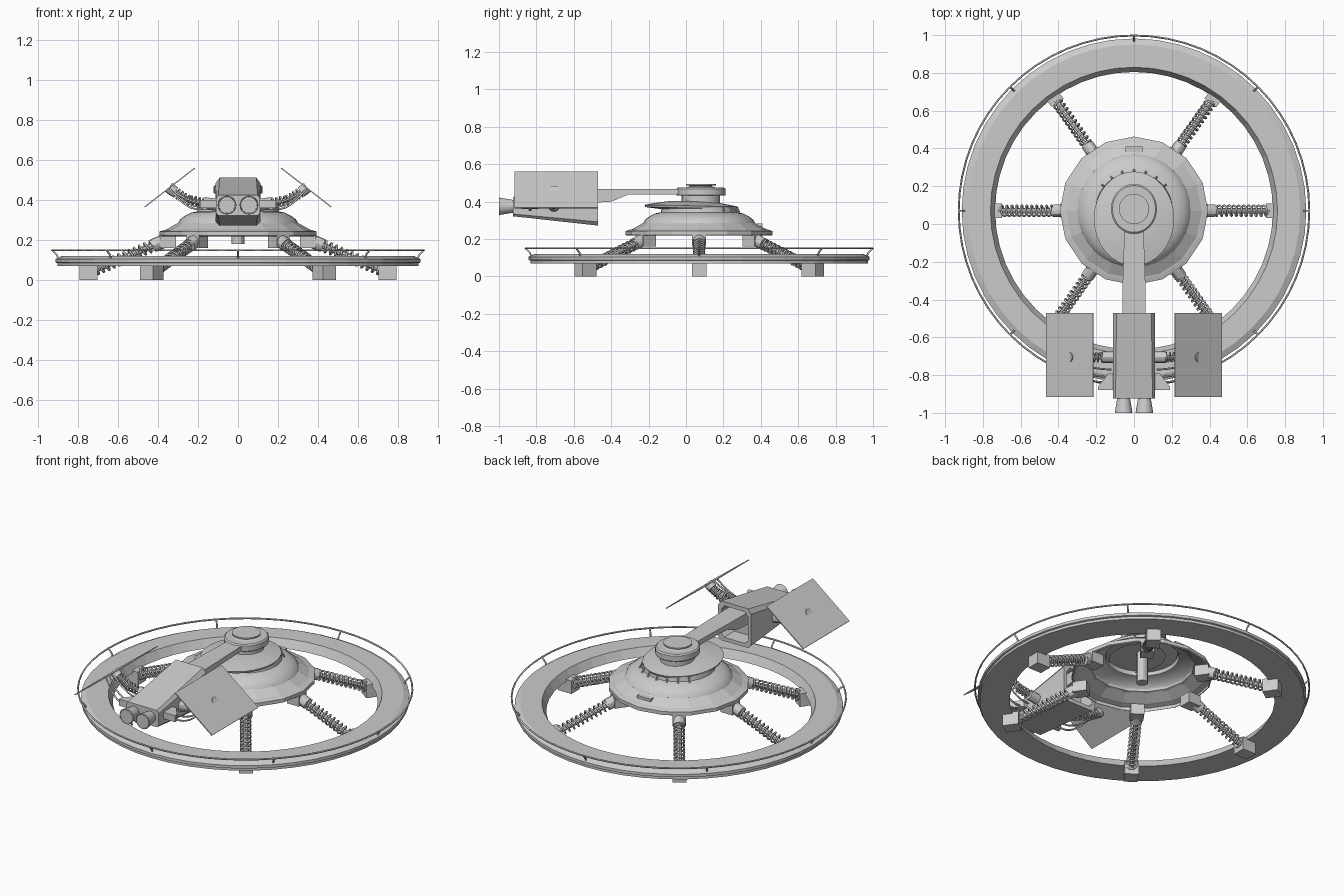
import bpy, bmesh, math
from math import sin, cos, pi, radians
from mathutils import Vector as V

if "Cube" in bpy.data.objects:
    bpy.data.objects.remove(bpy.data.objects["Cube"])

CY = 0.07  # centre of the wheel in y


def mesh(name, verts, faces, smooth=False):
    me = bpy.data.meshes.new(name)
    me.from_pydata([tuple(v) for v in verts], [], faces)
    ob = bpy.data.objects.new(name, me)
    bpy.context.collection.objects.link(ob)
    if smooth:
        bpy.context.view_layer.objects.active = ob
        bpy.ops.object.select_all(action='DESELECT')
        ob.select_set(True)
        bpy.ops.object.shade_smooth_by_angle(angle=radians(30))
    return ob


def lathe(name, prof, n, centre=(0, CY, 0), sx=1, sy=1, loop=False, smooth=False):
    c = V(centre)
    vs = [c + V((r * sx * cos(2 * pi * j / n), r * sy * sin(2 * pi * j / n), z))
          for r, z in prof for j in range(n)]
    m = len(prof)
    fs = [(i * n + j, i * n + (j + 1) % n, (i + 1) % m * n + (j + 1) % n, (i + 1) % m * n + j)
          for i in range(m if loop else m - 1) for j in range(n)]
    if not loop and prof[-1][0] > 0:
        fs.append(tuple((m - 1) * n + j for j in range(n)))
    return mesh(name, vs, fs, smooth)


def rod(name, a, b, r1, r2=None, n=12, caps=True):
    a, b = V(a), V(b)
    r2 = r1 if r2 is None else r2
    q = (b - a).to_track_quat('Z', 'Y')
    vs = [p + q @ V((r * cos(2 * pi * j / n), r * sin(2 * pi * j / n), 0))
          for p, r in ((a, r1), (b, r2)) for j in range(n)]
    fs = [(j, (j + 1) % n, n + (j + 1) % n, n + j) for j in range(n)]
    if caps:
        fs += [tuple(reversed(range(n))), tuple(range(n, 2 * n))]
    return mesh(name, vs, fs, n > 6)


def wire(name, pts, r, cyclic=False):
    cu = bpy.data.curves.new(name, 'CURVE')
    cu.dimensions = '3D'
    cu.bevel_depth, cu.bevel_resolution = r, 1
    sp = cu.splines.new('POLY')
    sp.points.add(len(pts) - 1)
    for p, q in zip(sp.points, pts):
        p.co = (*q, 1)
    sp.use_cyclic_u = cyclic
    ob = bpy.data.objects.new(name, cu)
    bpy.context.collection.objects.link(ob)
    return ob


def spring(name, a, b, r, turns, thick):
    a, b = V(a), V(b)
    q = (b - a).to_track_quat('Z', 'Y')
    n = turns * 14
    wire(name, [a.lerp(b, i / n) + q @ V((r * cos(2 * pi * i / 14), r * sin(2 * pi * i / 14), 0))
                for i in range(n + 1)], thick)


def box(name, centre, size, rot=0, taper=1):
    x, y, z = (s / 2 for s in size)
    vs = []
    for k in (-1, 1):
        t = taper if k < 0 else 1
        for i, j in ((-1, -1), (1, -1), (1, 1), (-1, 1)):
            px, py = i * x * t, j * y * t
            vs.append(V(centre) + V((px * cos(rot) - py * sin(rot), px * sin(rot) + py * cos(rot), k * z)))
    return mesh(name, vs, [(3, 2, 1, 0), (4, 5, 6, 7)] + [(i, (i + 1) % 4, (i + 1) % 4 + 4, i + 4) for i in range(4)])


def loft(name, rings, cap=True):
    n = len(rings[0])
    fs = [(i * n + j, i * n + (j + 1) % n, (i + 1) * n + (j + 1) % n, (i + 1) * n + j)
          for i in range(len(rings) - 1) for j in range(n)]
    fs += [tuple(reversed(range(n))), tuple(range((len(rings) - 1) * n, len(rings) * n))]
    ob = mesh(name, [p for r in rings for p in r], fs)
    bm = bmesh.new()
    bm.from_mesh(ob.data)
    bmesh.ops.recalc_face_normals(bm, faces=bm.faces)
    bm.to_mesh(ob.data)
    bm.free()
    return ob


# outer wheel deck and guard rail
lathe("wheel_deck", [(.902, .07), (.902, .085), (.912, .088), (.912, .105), (.88, .12), (.76, .12), (.735, .07)],
      48, loop=True)
wire("guard_rail", [(.928 * cos(2 * pi * i / 64), CY + .928 * sin(2 * pi * i / 64), .15) for i in range(64)], .005, True)
for i in range(8):
    d = V((cos(i * pi / 4), sin(i * pi / 4), 0))
    c = V((0, CY, 0))
    wire("rail_post", [c + d * .895 + V((0, 0, .105)), c + d * .905 + V((0, 0, .128)), c + d * .928 + V((0, 0, .15))], .005)

# six sprung legs
for deg in (0, 54.7, 125.3, 180, 234.7, 305.3):
    a = radians(deg)
    P = lambda r, z: V((r * cos(a), CY + r * sin(a), z))
    box("foot", P(.745, .04), (.09, .078, .08), a)
    box("hub_block", P(.35, .192), (.08, .075, .065), a)
    top, low = P(.37, .195), P(.73, .045)
    L = lambda t: top.lerp(low, t)
    rod("leg_rod", top, low, .015, n=8)
    rod("upper_collar", L(.0), L(.15), .034)
    rod("lower_collar", L(.93), L(1), .03)
    spring("leg_spring", L(.15), L(.95), .028, 11, .0055)

# hub shell, open below
lathe("hub_rim", [(.385, .218), (.393, .222), (.393, .243), (.37, .25), (.36, .252), (.30, .286), (.288, .288)][:6]
      + [(.29, .29), (.286, .303)], 16).data.polygons[-1].use_smooth = False
hub = bpy.data.objects["hub_rim"].data
bm = bmesh.new()
bm.from_mesh(hub)
bmesh.ops.delete(bm, geom=[f for f in bm.faces if len(f.verts) > 4], context='FACES_ONLY')
bm.to_mesh(hub)
bm.free()
lathe("hub_dome", [(.30, .284), (.29, .303), (.265, .322), (.235, .337), (.205, .343), (.20, .368)], 32, smooth=True)
rod("hub_axle", (0, CY, .18), (0, CY, .37), .032)
box("rim_slot", (0, CY + .325, .274), (.09, .03, .016))

# canopy, windows and turret
canopy = lathe("canopy", [(.17, .358), (.245, .366), (.25, .378), (.20, .388), (.11, .402)], 32,
               (0, 0, 0), .85, 1, smooth=True)
canopy.location = (0, .02, 0)
canopy.rotation_euler.x = radians(-1.2)
for i in range(7):
    a = radians(90 + (i - 3) * 17)
    d = V((cos(a), sin(a), 0))
    c = V((0, CY, 0))
    rod("window_bar", c + d * .218 + V((0, 0, .336)), c + d * .203 + V((0, 0, .372)), .005, n=6)
T = (0, .08, 0)
lathe("turret", [(.10, .385), (.10, .432), (.125, .432), (.128, .436), (.128, .468), (.12, .475)], 32, T, .95, 1.03, smooth=True)
lathe("turret_cap", [(.085, .474), (.06, .482), (.06, .485), (.08, .487), (.08, .495)], 32, T, smooth=True)

# arm with deeper outer end
prof = [(.0, .437, .468, .05), (-.31, .437, .468, .06), (-.40, .40, .468, .062), (-.56, .39, .468, .062)]
loft("arm", [[(-w, y, lo), (w, y, lo), (w, y, hi), (-w, y, hi)] for y, lo, hi, w in prof])


# weapon housing, recessed at the rear
def section(y, w, lo, hi, k=.02):
    return [(-w + k, y, lo), (w - k, y, lo), (w, y, lo + k), (w, y, hi - 1.4 * k), (w - k, y, hi),
            (-w + k, y, hi), (-w, y, hi - 1.4 * k), (-w, y, lo + k)]


loft("housing", [section(-.925, .11, .322, .425, .012), section(-.47, .112, .272, .512),
                 section(-.47, .09, .295, .488), section(-.56, .085, .30, .48)])

for s in (-1, 1):
    # flared nozzle with spoked mouth
    x, z = s * .055, .375
    rod("nozzle", (x, -.90, z), (x, -1.0, z), .03, .047, 20, False)
    rod("nozzle_inner", (x, -1.0, z), (x, -.935, z), .041, .03, 20)
    ring = [(x + .044 * cos(i * pi / 10), -.997, z + .044 * sin(i * pi / 10)) for i in range(20)]
    wire("nozzle_lip", ring, .003, True)
    rod("nozzle_core", (x, -.94, z), (x, -.99, z), .013)
    for i in range(6):
        a = i * pi / 3
        wire("nozzle_vane", [(x, -.985, z), (x + .042 * cos(a), -.985, z + .042 * sin(a))], .003)

    # side wedge
    loft("side_wedge", [[(s * .10, y, .36), (s * w, y, .36), (s * w, y, .40), (s * .10, y, .40)]
                        for y, w in ((-.88, .19), (-.86, .19), (-.79, .135))])

    # tilted panel
    n = V((.61 * s, 0, .79)) * .003
    e = [V((s * .215, -.47, .56)), V((s * .465, -.47, .366)), V((s * .465, -.917, .366)), V((s * .215, -.917, .56))]
    loft("panel", [[p - n for p in e], [p + n for p in e]])

    # sprung panel mount and cables
    pts = [V((s * .17, -.705, .385)), V((s * .25, -.705, .40)), V((s * .315, -.705, .44))]
    rod("mount_base", (s * .10, -.705, .375), pts[0], .03)
    for p, q, t in ((pts[0], pts[1], 4), (pts[1], pts[2], 4)):
        spring("mount_spring", p, q, .023, t, .005)
        rod("mount_rod", p, q, .012, n=8)
    rod("panel_socket", pts[2], (s * .345, -.705, .463), .028)
    for y, sag in ((-.77, .0), (-.81, .02), (-.84, .035)):
        wire("cable", [(s * (.12 + .22 * t), y + .05 * t * t, .375 + .08 * t * t - sag * sin(pi * t))
                       for t in (i / 10 for i in range(11))], .005)
